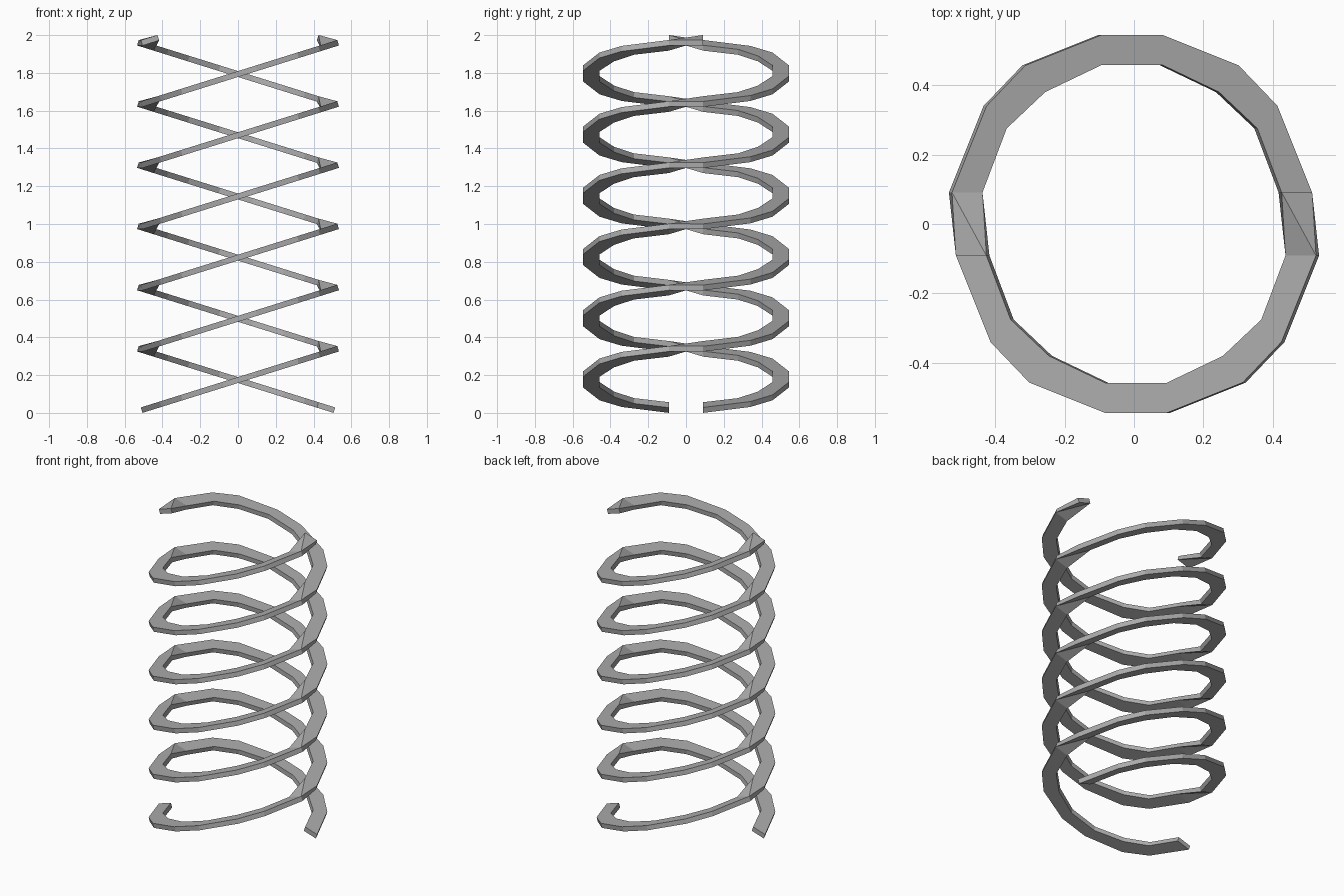
import bpy
import bmesh
from math import atan, pi
from mathutils import Matrix, Vector

cube = bpy.data.objects.get("Cube")
if cube:
    bpy.data.objects.remove(cube, do_unlink=True)

metal = bpy.data.materials.new("plain_grey")
metal.use_nodes = True
GREY = (0.42, 0.42, 0.42, 1)
metal.diffuse_color = GREY
metal.node_tree.nodes["Principled BSDF"].inputs["Base Color"].default_value = GREY

SLOPE = 0.3125       # tilt of each flat half ring
HALF_RISE = 0.324    # height gained per half turn
BASE_Z = 0.174       # height of the first half ring at its middle
SHIFT = -0.01        # sideways offset of each half ring
THICK = 0.03
HALVES = 6

# Quarter of the faceted ring: (x, y) for the outer and inner edge
QUARTER = [((0.52, 0.091), (0.432, 0.091)),
           ((0.42, 0.341), (0.362, 0.276)),
           ((0.308, 0.458), (0.251, 0.381)),
           ((0.088, 0.546), (0.088, 0.459))]
mirrored = [tuple((-x, y) for x, y in pair) for pair in reversed(QUARTER)]
HALF_RING = QUARTER + mirrored

tilt = atan(SLOPE)
NORMAL = Matrix.Rotation(tilt, 3, "Y") @ Vector((0, 0, 1))


def section(index, half):
    """Four corners: outer top, inner top, inner bottom, outer bottom."""
    outer, inner = [Vector((x + SHIFT, y, BASE_Z - SLOPE * (x + SHIFT)))
                    for x, y in HALF_RING[index]]
    up = NORMAL * THICK / 2
    turn = Matrix.Rotation(pi * half, 3, "Z")
    lift = Vector((0, 0, HALF_RISE * half))
    return [turn @ p + lift for p in (outer + up, inner + up, inner - up, outer - up)]


def make_strand(name, angle):
    bm = bmesh.new()
    spin = Matrix.Rotation(angle, 3, "Z")
    count = len(HALF_RING)
    stations = [(i, h) for h in range(HALVES) for i in range(count)]
    stations.append((0, HALVES))
    rings = [[bm.verts.new(spin @ p) for p in section(i, h)] for i, h in stations]

    for n, (a, b) in enumerate(zip(rings, rings[1:])):
        joint = n % count == count - 1
        for j in range(4):
            k = (j + 1) % 4
            quad = (a[j], a[k], b[k], b[j])
            if joint and j == 0:      # twisted top of a joint
                bm.faces.new((a[j], a[k], b[k]))
                bm.faces.new((a[j], b[k], b[j]))
            elif joint and j == 2:    # twisted underside of a joint
                bm.faces.new((a[j], a[k], b[j]))
                bm.faces.new((a[k], b[k], b[j]))
            else:
                bm.faces.new(quad)
    # End caps
    bm.faces.new(rings[0])
    bm.faces.new(rings[-1])
    bmesh.ops.recalc_face_normals(bm, faces=bm.faces)

    mesh = bpy.data.meshes.new(name)
    bm.to_mesh(mesh)
    bm.free()
    mesh.materials.append(metal)
    bpy.context.collection.objects.link(bpy.data.objects.new(name, mesh))


# Two intertwined strands
make_strand("first_spiral_strand", 0)
make_strand("second_spiral_strand", pi)
